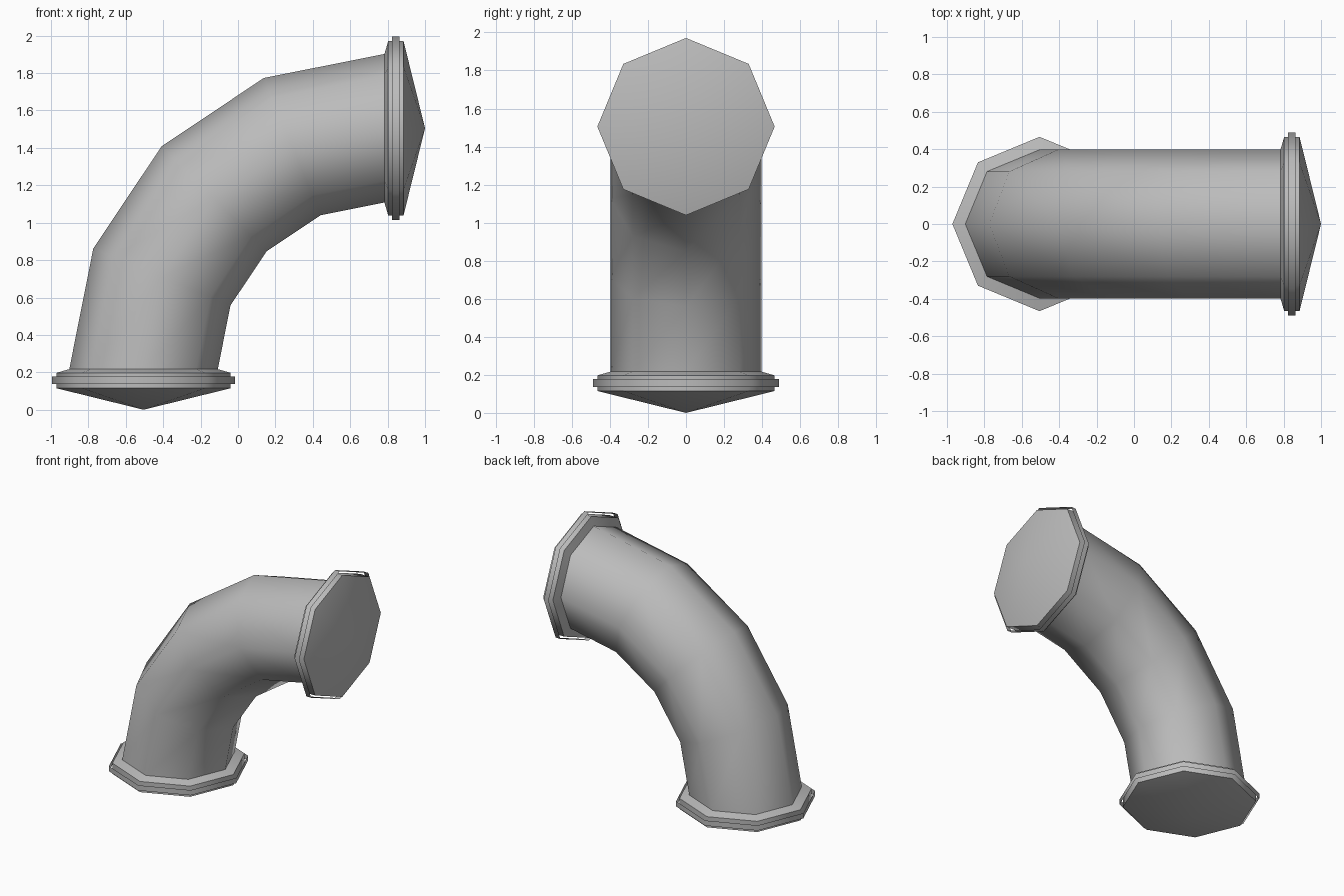
import bpy, bmesh
from math import sin, cos, pi, radians
from mathutils import Matrix, Vector

SIDES = 8
PIPE_R = 0.397
BEND_R = 1.288
PIVOT = Vector((0.783, 0, 0.217))

cube = bpy.data.objects.get("Cube")
if cube:
    bpy.data.objects.remove(cube)

metal = bpy.data.materials.new("grey metal")
metal.use_nodes = True
GREY = (0.5, 0.5, 0.5, 1)
metal.diffuse_color = GREY
metal.node_tree.nodes["Principled BSDF"].inputs["Base Color"].default_value = GREY


def skin(name, rings, tip=None):
    """Join matching rings of points with quads, optionally closed to a tip."""
    bm = bmesh.new()
    loops = [[bm.verts.new(p) for p in ring] for ring in rings]
    for a, b in zip(loops, loops[1:]):
        for i in range(SIDES):
            j = (i + 1) % SIDES
            bm.faces.new((a[i], a[j], b[j], b[i]))
    if tip is not None:
        point = bm.verts.new(tip)
        last = loops[-1]
        for i in range(SIDES):
            bm.faces.new((last[i], last[(i + 1) % SIDES], point))
    mesh = bpy.data.meshes.new(name)
    bm.to_mesh(mesh)
    bm.free()
    mesh.materials.append(metal)
    obj = bpy.data.objects.new(name, mesh)
    bpy.context.collection.objects.link(obj)
    bpy.ops.object.select_all(action='DESELECT')
    obj.select_set(True)
    bpy.context.view_layer.objects.active = obj
    bpy.ops.object.shade_smooth_by_angle(angle=radians(50))
    return obj


def octagon(frame, radius, height=0.0):
    return [frame @ Vector((radius * cos(2 * pi * i / SIDES),
                            radius * sin(2 * pi * i / SIDES), height))
            for i in range(SIDES)]


def bend_frame(angle):
    """Frame on the bend whose local z runs along the pipe."""
    centre = PIVOT + BEND_R * Vector((-cos(angle), 0, sin(angle)))
    return Matrix.Translation(centre) @ Matrix.Rotation(angle, 4, 'Y')


# Quarter-turn pipe
STEPS = 4
skin("pipe_bend", [octagon(bend_frame(pi / 2 * k / STEPS), PIPE_R)
                   for k in range(STEPS + 1)])

# Flange, pointed cap and loose outer band at both ends
ends = {
    "lower": bend_frame(0) @ Matrix.Rotation(pi, 4, 'X'),
    "upper": bend_frame(pi / 2),
}
for label, frame in ends.items():
    skin(label + "_flange", [octagon(frame, r, h) for r, h in
                             ((PIPE_R, 0), (0.466, 0.02), (0.466, 0.102))])
    skin(label + "_cap", [octagon(frame, 0.466, 0.102)],
         tip=frame @ Vector((0, 0, 0.217)))
    skin(label + "_band", [octagon(frame, 0.49, h) for h in (0.04, 0.08)])
